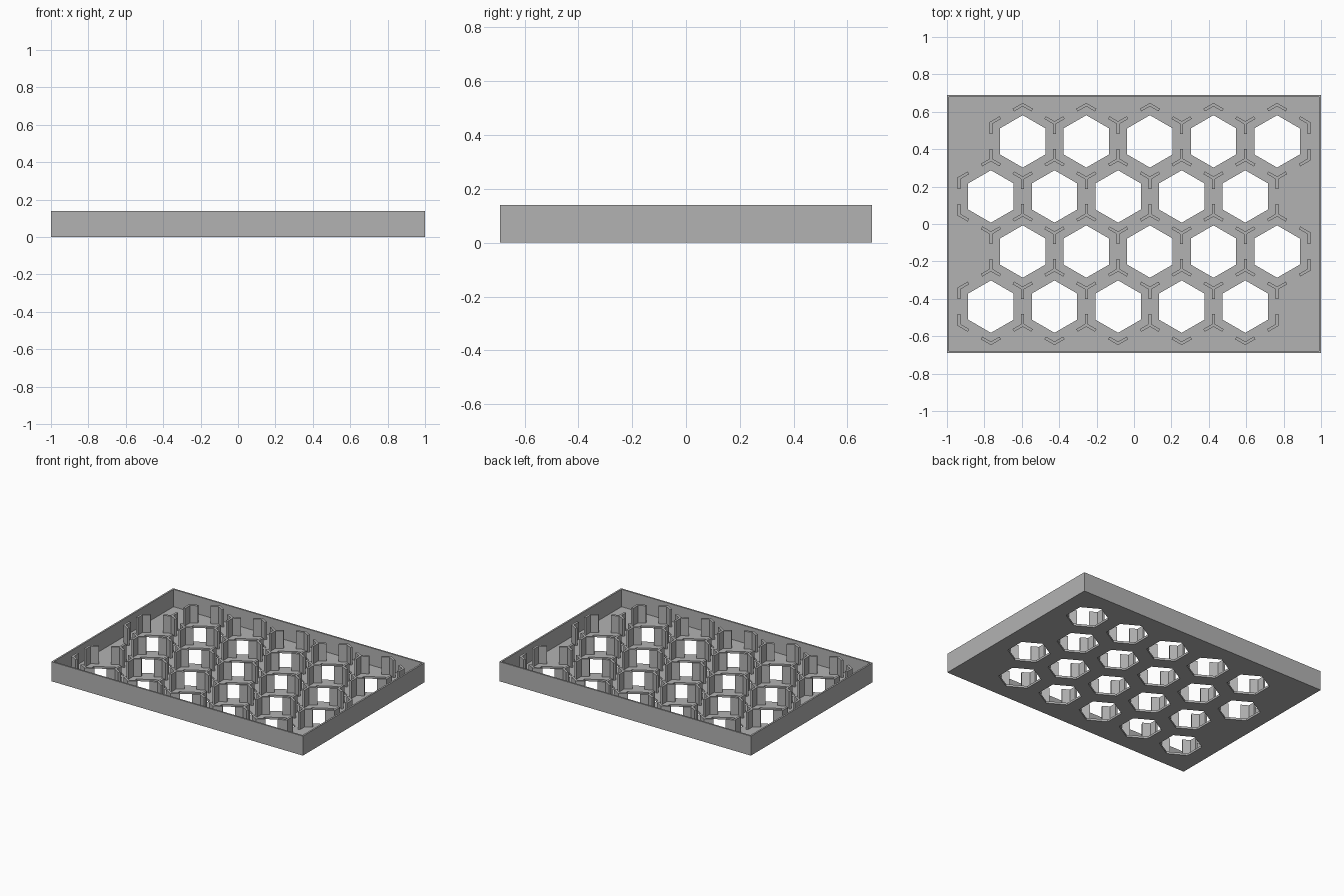
import bpy
import bmesh
import math
from mathutils import Vector

if "Cube" in bpy.data.objects:
    bpy.data.objects.remove(bpy.data.objects["Cube"], do_unlink=True)

LENGTH, WIDTH, HEIGHT = 2.0, 1.382, 0.14
RIM, FLOOR = 0.012, 0.015
PITCH, HOLE_RADIUS = 0.34, 0.14
POST_THICK, POST_ARM = 0.016, 0.058
ROWS, COLUMNS = 4, 5

grey = bpy.data.materials.new("plain grey")
grey.use_nodes = True
colour = (0.45, 0.45, 0.45, 1)
grey.diffuse_color = colour
grey.node_tree.nodes["Principled BSDF"].inputs["Base Color"].default_value = colour


def prisms(name, outlines, bottom, top):
    """One object made of flat outlines extruded straight up."""
    bm = bmesh.new()
    for outline in outlines:
        base = bm.faces.new([bm.verts.new((p.x, p.y, bottom)) for p in outline])
        result = bmesh.ops.extrude_face_region(bm, geom=[base], use_keep_orig=True)
        raised = [v for v in result["geom"] if isinstance(v, bmesh.types.BMVert)]
        bmesh.ops.translate(bm, verts=raised, vec=(0, 0, top - bottom))
    bmesh.ops.recalc_face_normals(bm, faces=bm.faces)
    mesh = bpy.data.meshes.new(name)
    bm.to_mesh(mesh)
    bm.free()
    mesh.materials.append(grey)
    obj = bpy.data.objects.new(name, mesh)
    bpy.context.collection.objects.link(obj)
    return obj


def polar(degrees, radius):
    a = math.radians(degrees)
    return Vector((math.cos(a), math.sin(a))) * radius


def rectangle(half_x, half_y):
    return [Vector((sx * half_x, sy * half_y))
            for sx, sy in ((-1, -1), (1, -1), (1, 1), (-1, 1))]


def cut(target, cutter):
    mod = target.modifiers.new("cut", "BOOLEAN")
    mod.operation = "DIFFERENCE"
    mod.solver = "EXACT"
    mod.object = cutter
    cutter.hide_render = True
    bpy.context.view_layer.objects.active = target
    bpy.ops.object.modifier_apply(modifier=mod.name)
    bpy.data.objects.remove(cutter, do_unlink=True)


# Staggered honeycomb cell centres
centres = []
for row in range(ROWS):
    shift = PITCH / 4 * (1 if row % 2 else -1)
    y = (row - (ROWS - 1) / 2) * PITCH * math.sqrt(3) / 2
    for col in range(COLUMNS):
        centres.append(Vector(((col - (COLUMNS - 1) / 2) * PITCH + shift, y)))

# Open tray with hexagonal holes in its floor
tray = prisms("tray", [rectangle(LENGTH / 2, WIDTH / 2)], 0, HEIGHT)
cut(tray, prisms("cavity_cutter",
                 [rectangle(LENGTH / 2 - RIM, WIDTH / 2 - RIM)], FLOOR, HEIGHT * 2))
cut(tray, prisms("hole_cutter",
                 [[c + polar(30 + 60 * k, HOLE_RADIUS) for k in range(6)] for c in centres],
                 -HEIGHT, HEIGHT))

# Cell corners, each with the directions of the cell edges that meet there
corners = {}
for c in centres:
    for k in range(6):
        angle = 30 + 60 * k
        point = c + polar(angle, PITCH / math.sqrt(3))
        key = (round(point.x, 3) + 0.0, round(point.y, 3) + 0.0)
        near = next((q for q in corners if math.dist(q, key) < PITCH / 10), key)
        corners.setdefault(near, set()).update({(angle + 120) % 360, (angle - 120) % 360})


def post_outline(corner, directions):
    """Two or three arms joined with mitred inner and outer corners."""
    centre, half = Vector(corner), POST_THICK / 2
    angles = sorted(directions)
    outline = []
    for i, a in enumerate(angles):
        gap = (angles[(i + 1) % len(angles)] - a) % 360
        tip = centre + polar(a, POST_ARM)
        outline += [tip + polar(a - 90, half), tip + polar(a + 90, half),
                    centre + polar(a + gap / 2, half / math.sin(math.radians(gap / 2)))]
    return outline


# Corner posts standing around every cell
prisms("corner_posts", [post_outline(p, d) for p, d in corners.items()],
       FLOOR - 0.003, HEIGHT)
